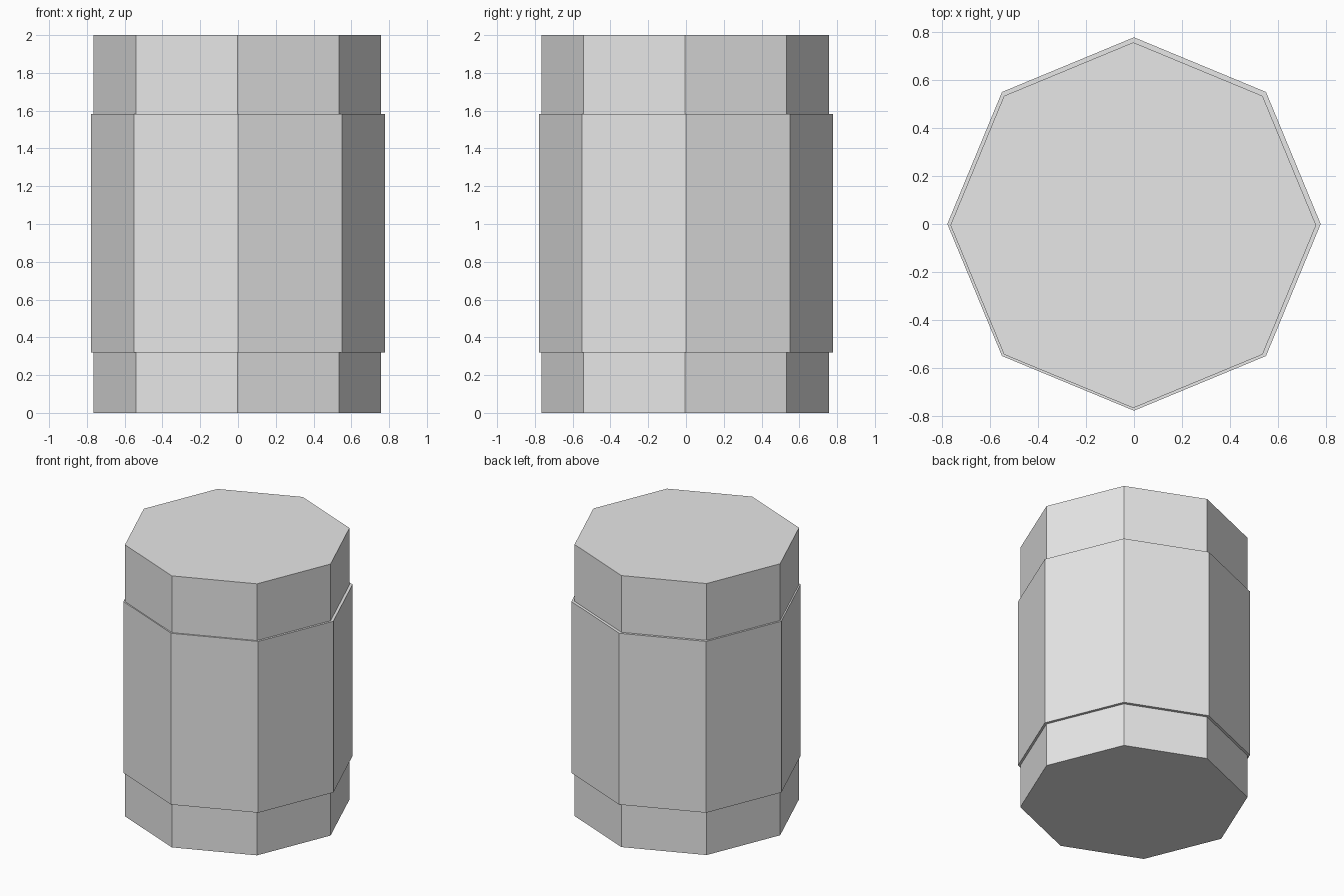
import bpy

cube = bpy.data.objects.get("Cube")
if cube:
    bpy.data.objects.remove(cube, do_unlink=True)

SIDES = 8

grey = bpy.data.materials.new("light_grey")
grey.use_nodes = True
colour = (0.8, 0.8, 0.8, 1.0)
grey.diffuse_color = colour
grey.node_tree.nodes["Principled BSDF"].inputs["Base Color"].default_value = colour


def octagonal_drum(name, radius, bottom, top, x=0.0, y=0.0):
    """Flat-sided upright drum with a corner on each axis."""
    bpy.ops.mesh.primitive_cylinder_add(
        vertices=SIDES, radius=radius, depth=top - bottom,
        location=(x, y, (bottom + top) / 2))
    drum = bpy.context.object
    drum.name = name
    drum.data.materials.append(grey)
    return drum


# Full-height core, set very slightly off centre
octagonal_drum("core", 0.761, 0.0, 2.0, -0.003, -0.005)

# Wider sleeve around the middle
octagonal_drum("sleeve", 0.777, 0.32, 1.582)
